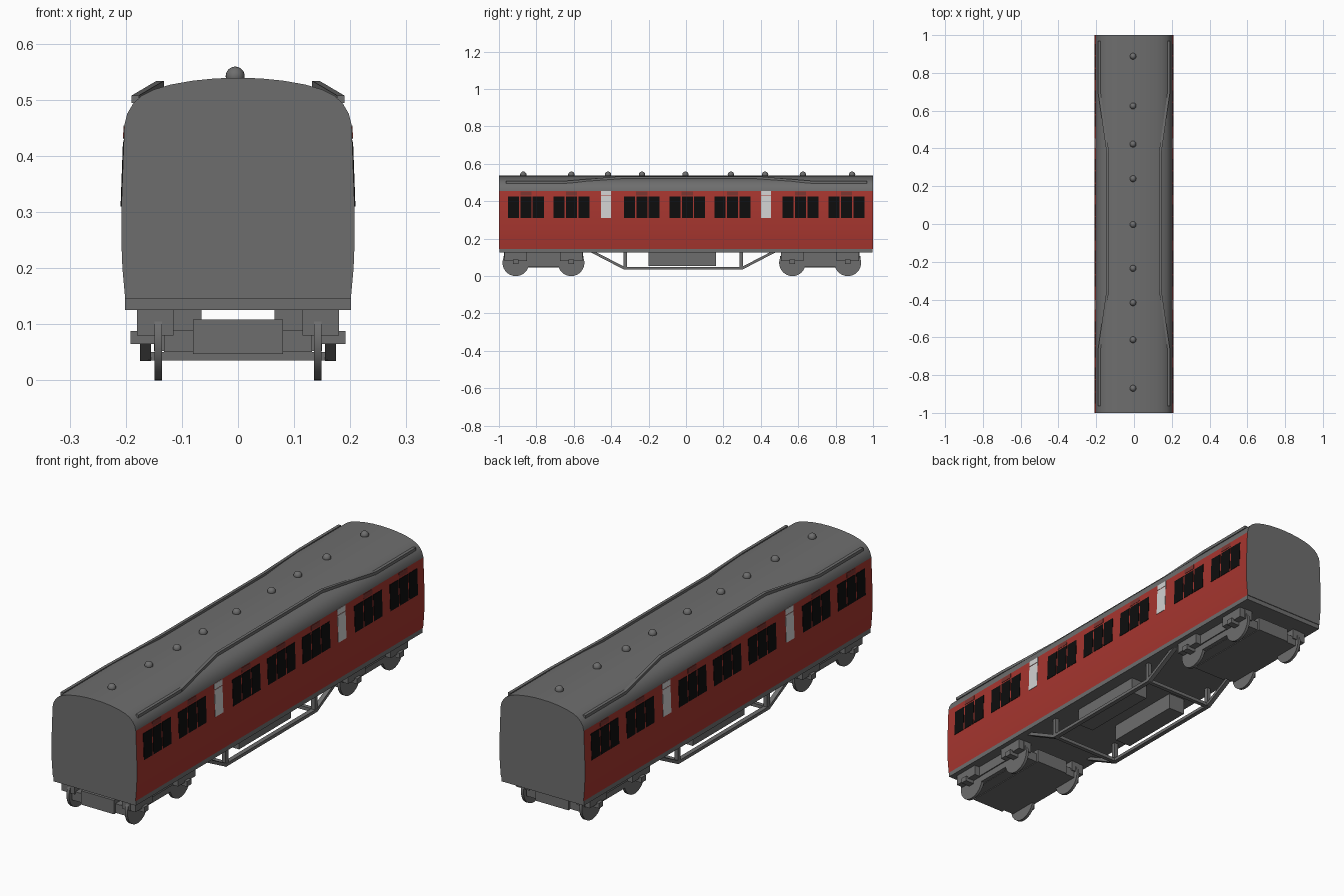
import bpy, bmesh, math
from mathutils import Vector, Matrix

if "Cube" in bpy.data.objects:
    bpy.data.objects.remove(bpy.data.objects["Cube"])


def material(name, rgb):
    m = bpy.data.materials.new(name)
    m.diffuse_color = (*rgb, 1)
    m.use_nodes = True
    m.node_tree.nodes["Principled BSDF"].inputs["Base Color"].default_value = m.diffuse_color
    return m


GREY = material("grey", (0.155, 0.155, 0.155))
RED = material("carriage red", (0.38, 0.036, 0.028))
DARK_RED = material("dark red", (0.2, 0.035, 0.03))
BLACK = material("window black", (0.004, 0.004, 0.004))
WHITE = material("frosted white", (0.64, 0.64, 0.64))


def finish(name, bm, mats, smooth=False):
    bmesh.ops.recalc_face_normals(bm, faces=bm.faces)
    me = bpy.data.meshes.new(name)
    bm.to_mesh(me)
    bm.free()
    ob = bpy.data.objects.new(name, me)
    bpy.context.collection.objects.link(ob)
    for m in mats:
        me.materials.append(m)
    if smooth:
        bpy.ops.object.select_all(action='DESELECT')
        ob.select_set(True)
        bpy.context.view_layer.objects.active = ob
        bpy.ops.object.shade_smooth_by_angle(angle=math.radians(30))
    return ob


def add_box(bm, x0, x1, y0, y1, z0, z1):
    mat = Matrix.Translation(((x0 + x1) / 2, (y0 + y1) / 2, (z0 + z1) / 2)) \
        @ Matrix.Diagonal((abs(x1 - x0), abs(y1 - y0), abs(z1 - z0), 1))
    bmesh.ops.create_cube(bm, size=1, matrix=mat)


def add_beam(bm, p, q, w, h):
    p, q = Vector(p), Vector(q)
    d = q - p
    mat = Matrix.Translation((p + q) / 2) @ d.to_track_quat('Y', 'Z').to_matrix().to_4x4() \
        @ Matrix.Diagonal((w, d.length + 0.006, h, 1))
    bmesh.ops.create_cube(bm, size=1, matrix=mat)


# Body shell: half cross-section mirrored and extruded along y
HALF = [(0.201, 0.145), (0.206, 0.20), (0.208, 0.25), (0.208, 0.305), (0.2025, 0.455),
        (0.1975, 0.475), (0.187, 0.493), (0.172, 0.507), (0.15, 0.518),
        (0.12, 0.527), (0.08, 0.534), (0.04, 0.538), (0, 0.539)]
profile = HALF + [(-x, z) for x, z in reversed(HALF[:-1])]
bm = bmesh.new()
cap = bm.faces.new([bm.verts.new((x, -1, z)) for x, z in profile])
ext = bmesh.ops.extrude_face_region(bm, geom=[cap])
bmesh.ops.translate(bm, vec=(0, 2, 0), verts=[v for v in ext["geom"] if isinstance(v, bmesh.types.BMVert)])
bm.normal_update()
for f in bm.faces:
    if abs(f.normal.x) > 0.9 and f.calc_center_median().z < 0.455:
        f.material_index = 1
finish("carriage_body", bm, [GREY, RED], True)


def side_x(z):
    for (xa, za), (xb, zb) in zip(HALF, HALF[1:]):
        if za <= z <= zb:
            return xa + (xb - xa) * (z - za) / (zb - za)


def add_panel(bm, s, yc, width, z0, z1):
    # thin plate lying on the sloping side wall
    r = bmesh.ops.create_cube(bm, size=1)
    for v in r["verts"]:
        z = z1 if v.co.z > 0 else z0
        x = side_x(z) + (0.0015 if v.co.x > 0 else -0.004)
        v.co = (s * x, yc + v.co.y * width, z)


# Windows, frosted panes and door vents on both sides
panes, frosted, vents = bmesh.new(), bmesh.new(), bmesh.new()
for s in (1, -1):
    for yc in (-0.856, -0.612, -0.236, 0.007, 0.249, 0.612, 0.858):
        for k in (-1, 0, 1):
            add_panel(panes, s, yc + k * 0.066, 0.059, 0.31, 0.425)
        add_panel(vents, s, yc, 0.06, 0.432, 0.452)
    for yc in (-0.428, 0.428):
        add_panel(frosted, s, yc, 0.055, 0.31, 0.427)
        add_panel(frosted, s, yc, 0.055, 0.43, 0.454)
finish("windows", panes, [BLACK])
finish("frosted_windows", frosted, [WHITE])
finish("door_vents", vents, [DARK_RED])

# Roof rain strips
bm = bmesh.new()
strip = [(0.183, -0.96, 0.501), (0.183, -0.66, 0.501), (0.139, -0.35, 0.527),
         (0.139, 0.38, 0.527), (0.183, 0.69, 0.501), (0.183, 0.965, 0.501)]
for s in (1, -1):
    pts = [(s * x, y, z) for x, y, z in strip]
    for p, q in zip(pts, pts[1:]):
        add_beam(bm, p, q, 0.013, 0.013)
finish("roof_strips", bm, [GREY])

# Domed roof ventilators
bm = bmesh.new()
for y in (-0.87, -0.613, -0.417, -0.235, -0.003, 0.24, 0.423, 0.625, 0.888):
    bmesh.ops.create_uvsphere(bm, u_segments=20, v_segments=12, radius=0.017,
                              matrix=Matrix.Translation((-0.005, y, 0.542)))
finish("roof_ventilators", bm, [GREY], True)

# Floor frame and equipment boxes
bm = bmesh.new()
add_box(bm, -0.201, 0.201, -0.997, 0.997, 0.125, 0.146)
finish("floor_frame", bm, [GREY])
bm = bmesh.new()
for s in (1, -1):
    add_box(bm, s * 0.065, s * 0.145, -0.2, 0.16, 0.053, 0.13)
finish("equipment_boxes", bm, [GREY])

# Underframe truss
bm = bmesh.new()
for s in (1, -1):
    x = s * 0.165
    path = [(x, -0.5, 0.13), (x, -0.33, 0.042), (x, 0.3, 0.042), (x, 0.47, 0.13)]
    for p, q in zip(path, path[1:]):
        add_beam(bm, p, q, 0.02, 0.014)
    for y in (-0.325, 0.295):
        add_box(bm, x - 0.009, x + 0.009, y - 0.009, y + 0.009, 0.04, 0.13)
for y in (-0.325, 0.295):
    add_box(bm, -0.16, 0.16, y - 0.009, y + 0.009, 0.035, 0.05)
finish("underframe_truss", bm, [GREY])

# Bogies with wheels, axle boxes and spring blocks
for name, yc in (("front", -0.762), ("rear", 0.717)):
    bm, wheels = bmesh.new(), bmesh.new()
    add_box(bm, -0.132, 0.132, yc - 0.205, yc + 0.205, 0.05, 0.09)
    add_box(bm, -0.08, 0.08, yc - 0.215, yc + 0.215, 0.047, 0.108)
    for s in (1, -1):
        add_box(bm, s * 0.115, s * 0.155, yc - 0.21, yc + 0.21, 0.08, 0.127)
        add_box(bm, s * 0.115, s * 0.15, yc - 0.08, yc + 0.08, 0.052, 0.1)
        for dy in (-0.148, 0.148):
            y = yc + dy
            add_box(bm, s * 0.14, s * 0.18, y - 0.06, y + 0.06, 0.08, 0.127)
            add_box(bm, s * 0.14, s * 0.192, y - 0.015, y + 0.015, 0.065, 0.088)
            bmesh.ops.create_cone(wheels, cap_ends=True, segments=32, radius1=0.071, radius2=0.071,
                                  depth=0.013, matrix=Matrix.Translation((s * 0.142, y, 0.071))
                                  @ Matrix.Rotation(math.pi / 2, 4, 'Y'))
    finish(name + "_bogie", bm, [GREY])
    finish(name + "_wheels", wheels, [GREY], True)
